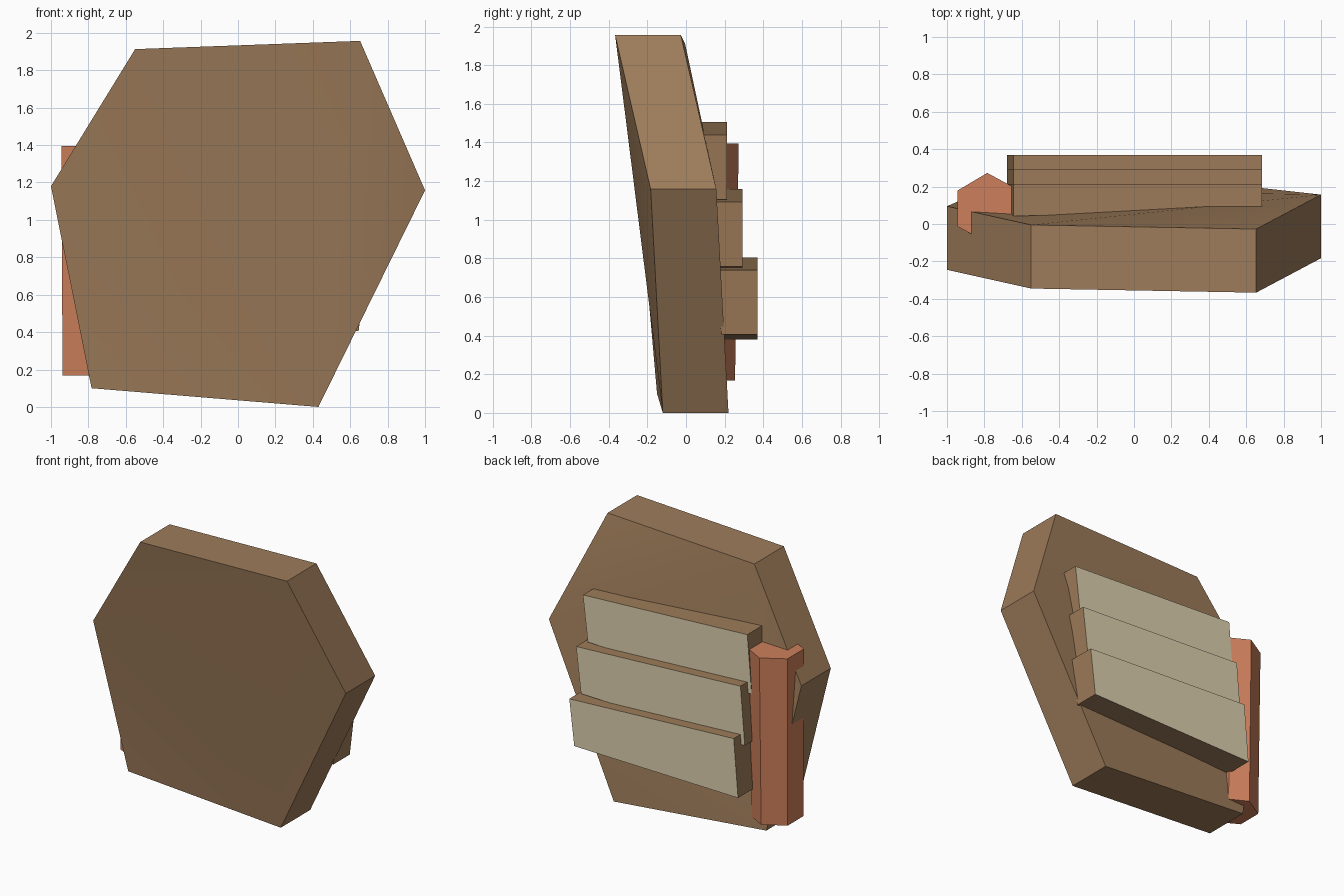
import bpy
import bmesh

cube = bpy.data.objects.get("Cube")
if cube:
    bpy.data.objects.remove(cube, do_unlink=True)


def make_material(name, rgb):
    linear = [((c / 255 + 0.055) / 1.055) ** 2.4 for c in rgb] + [1]
    mat = bpy.data.materials.new(name)
    mat.use_nodes = True
    mat.diffuse_color = linear
    mat.node_tree.nodes["Principled BSDF"].inputs["Base Color"].default_value = linear
    return mat


brown = make_material("brown bark", (158, 124, 90))
pale = make_material("pale cut wood", (220, 208, 175))
clay = make_material("terracotta", (205, 127, 91))


def make_prism(name, ring_a, ring_b, mats, warped=False):
    """Join two matching rings of points into a closed solid."""
    bm = bmesh.new()
    rings = [[bm.verts.new(p) for p in ring] for ring in (ring_a, ring_b)]
    n = len(ring_a)
    for ring, start in zip(rings, (1, 0)):
        if warped:
            # a central triangle on alternate corners, with three ears around it
            bm.faces.new(ring[start::2])
            for i in range(start, n, 2):
                bm.faces.new([ring[(i + k) % n] for k in range(3)])
        else:
            bm.faces.new(ring)
    for i in range(n):
        j = (i + 1) % n
        bm.faces.new((rings[0][i], rings[0][j], rings[1][j], rings[1][i]))
    bmesh.ops.recalc_face_normals(bm, faces=bm.faces)
    for f in bm.faces:
        f.smooth = warped
        # the face looking straight back takes the second colour
        if len(mats) > 1:
            f.material_index = int(f.normal.y > 0.9)
    for e in bm.edges:
        e.smooth = e.calc_face_angle() < 0.4
    mesh = bpy.data.meshes.new(name)
    bm.to_mesh(mesh)
    bm.free()
    for m in mats:
        mesh.materials.append(m)
    obj = bpy.data.objects.new(name, mesh)
    bpy.context.collection.objects.link(obj)


# Leaning six-sided slab, slightly warped
front = [(-0.55, -0.345, 1.913), (0.653, -0.367, 1.957), (1.0, -0.183, 1.158),
         (0.43, -0.12, 0.0), (-0.783, -0.15, 0.1), (-1.0, -0.245, 1.18)]
back = [(x, y + 0.34, z) for x, y, z in front]
make_prism("slab", front, back, [brown], warped=True)


def slab_depth(x, z):
    """Depth just inside the slab's leaning back, where a plank is seated."""
    return 0.213 + 0.02 * x - 0.105 * z


# Three stepped planks on the back, each taller at the right end
outline = [(-0.68, 0.0), (0.645, 0.025), (0.685, 0.36), (-0.645, 0.425)]
for name, base, depth in (("lower_plank", 0.38, 0.37),
                          ("middle_plank", 0.733, 0.292),
                          ("upper_plank", 1.08, 0.213)):
    make_prism(name,
               [(x, slab_depth(x, base + z), base + z) for x, z in outline],
               [(x, depth, base + z) for x, z in outline],
               [brown, pale])

# Six-sided post beside the planks, narrowing a little to the foot
section = [(-0.145, 0.09), (0.015, 0.185), (0.145, 0.115),
           (0.145, -0.09), (0.0, -0.18), (-0.145, -0.10)]
make_prism("post",
           [(-0.80 + x * 0.95, 0.078 + y * 0.95, 0.168) for x, y in section],
           [(-0.80 + x, 0.088 + y, 1.395) for x, y in section],
           [clay])
